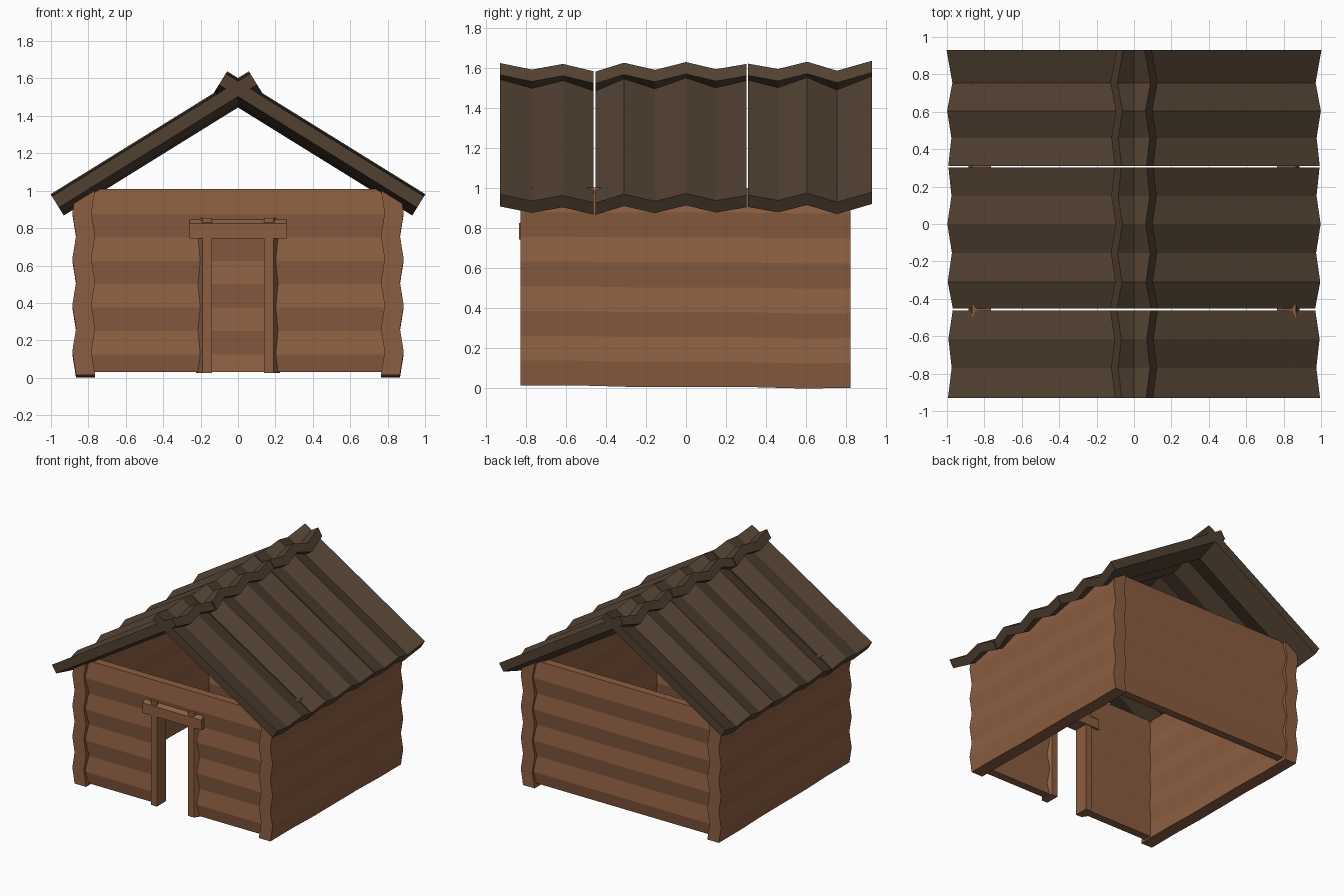
import bpy, math
from mathutils import Vector

if "Cube" in bpy.data.objects:
    bpy.data.objects.remove(bpy.data.objects["Cube"])


def material(name, rgb):
    m = bpy.data.materials.new(name)
    m.diffuse_color = (*rgb, 1)
    m.use_nodes = True
    m.node_tree.nodes["Principled BSDF"].inputs["Base Color"].default_value = m.diffuse_color
    return m


WOOD = material("warm brown timber", (0.262, 0.112, 0.054))
ROOF = material("dark brown roof boards", (0.083, 0.052, 0.031))


def loft(name, rings, mat):
    """Skin a row of matching closed outlines and cap both ends."""
    n = len(rings[0])
    verts = [p for r in rings for p in r]
    faces = []
    for k in range(len(rings) - 1):
        a, b = k * n, (k + 1) * n
        for i in range(n):
            j = (i + 1) % n
            faces.append((a + i, a + j, b + j, b + i))
    half = n // 2                       # outlines run out along one side and back
    for base in (0, (len(rings) - 1) * n):
        for i in range(half - 1):
            f = (base + i, base + i + 1, base + n - 2 - i, base + n - 1 - i)
            faces.append(f if base else f[::-1])
    me = bpy.data.meshes.new(name)
    me.from_pydata(verts, [], faces)
    me.materials.append(mat)
    ob = bpy.data.objects.new(name, me)
    bpy.context.collection.objects.link(ob)
    # consistent outward normals
    import bmesh
    bm = bmesh.new()
    bm.from_mesh(me)
    bmesh.ops.recalc_face_normals(bm, faces=bm.faces)
    bm.to_mesh(me)
    bm.free()
    return ob


def log_profile(outer, thick, amp, first=0, base=0.01):
    """Wavy log-wall section as (depth, height), one half log per step."""
    zs = [(i, i * 0.125) for i in range(first, 9)]
    out = [(outer - (0 if i % 2 else amp), max(z, base)) for i, z in zs]
    return out + [(d - thick, z) for d, z in reversed(out)]


# side walls: corrugated log slabs, heights wander a little along the length
for s, nm in ((-1, "left"), (1, "right")):
    prof = log_profile(0.886, 0.102, 0.02, 0, 0.0)
    rings = []
    for k in range(7):
        y = -0.828 + k * 1.65 / 6
        dz = 0.008 - 0.0085 * y + 0.003 * math.sin(k * 2.1)
        rings.append([(s * d, y, z + dz * (1 - 0.6 * z)) for d, z in prof])
    loft(nm + "_wall", rings, WOOD)

# front and back walls: thinner, set in slightly; front has a door gap
for nm, s, x0, x1, first in (("back_wall", 1, -0.8, 0.8, 0),
                             ("front_wall_left", -1, -0.8, -0.165, 0),
                             ("front_wall_right", -1, 0.165, 0.8, 0),
                             ("front_wall_over_door", -1, -0.165, 0.165, 6)):
    prof = log_profile(0.81, 0.065, 0.018, first, 0.03)
    prof = [(d, z + (0.01 if z > 0.95 else 0)) for d, z in prof]
    loft(nm, [[(x, s * d, z) for d, z in prof] for x in (x0, x1)], WOOD)

# door posts with splayed outer sides
for s, nm in ((-1, "left"), (1, "right")):
    sec = [(0.138, -0.828), (0.19, -0.828), (0.225, -0.775), (0.225, -0.765),
           (0.19, -0.715), (0.138, -0.715)]
    loft(nm + "_door_post", [[(s * x, y, z) for x, y in sec]
                             for z in (0.025, 0.855)], WOOD)

# lintel with sloping top
sec = [(-0.835, 0.745), (-0.835, 0.825), (-0.80, 0.85),
       (-0.74, 0.85), (-0.71, 0.825), (-0.71, 0.745)]
loft("door_lintel", [[(x, y, z) for y, z in sec] for x in (-0.26, 0.26)], WOOD)

# roof: corrugated panels whose upper ends cross at the ridge
PANELS = [  # (y, drop below the peak line)
    ("front", [(-0.93, 0.01), (-0.77, 0.048), (-0.615, 0.015), (-0.463, 0.058)]),
    ("middle", [(-0.453, 0.06), (-0.31, 0.008), (-0.155, 0.05), (0, 0.004),
                (0.15, 0.046), (0.303, 0.015)]),
    ("back", [(0.31, 0.013), (0.46, 0.045), (0.605, 0.002), (0.755, 0.055),
              (0.93, -0.004)]),
]
eave, ridge = Vector((-1.0, 0, 0.978)), Vector((0.06, 0, 1.635))
along = (ridge - eave).normalized()
normal = Vector((-along.z, 0, along.x))
THICK = 0.07
for s, side in ((1, "left"), (-1, "right")):
    for nm, pts in PANELS:
        rings = []
        for end in (eave, ridge):
            top = [end - normal * d + Vector((0, y, 0)) for y, d in pts]
            ring = top + [p - normal * THICK for p in reversed(top)]
            rings.append([(s * p.x, p.y, p.z) for p in ring])
        loft(f"{side}_roof_panel_{nm}", rings, ROOF)
